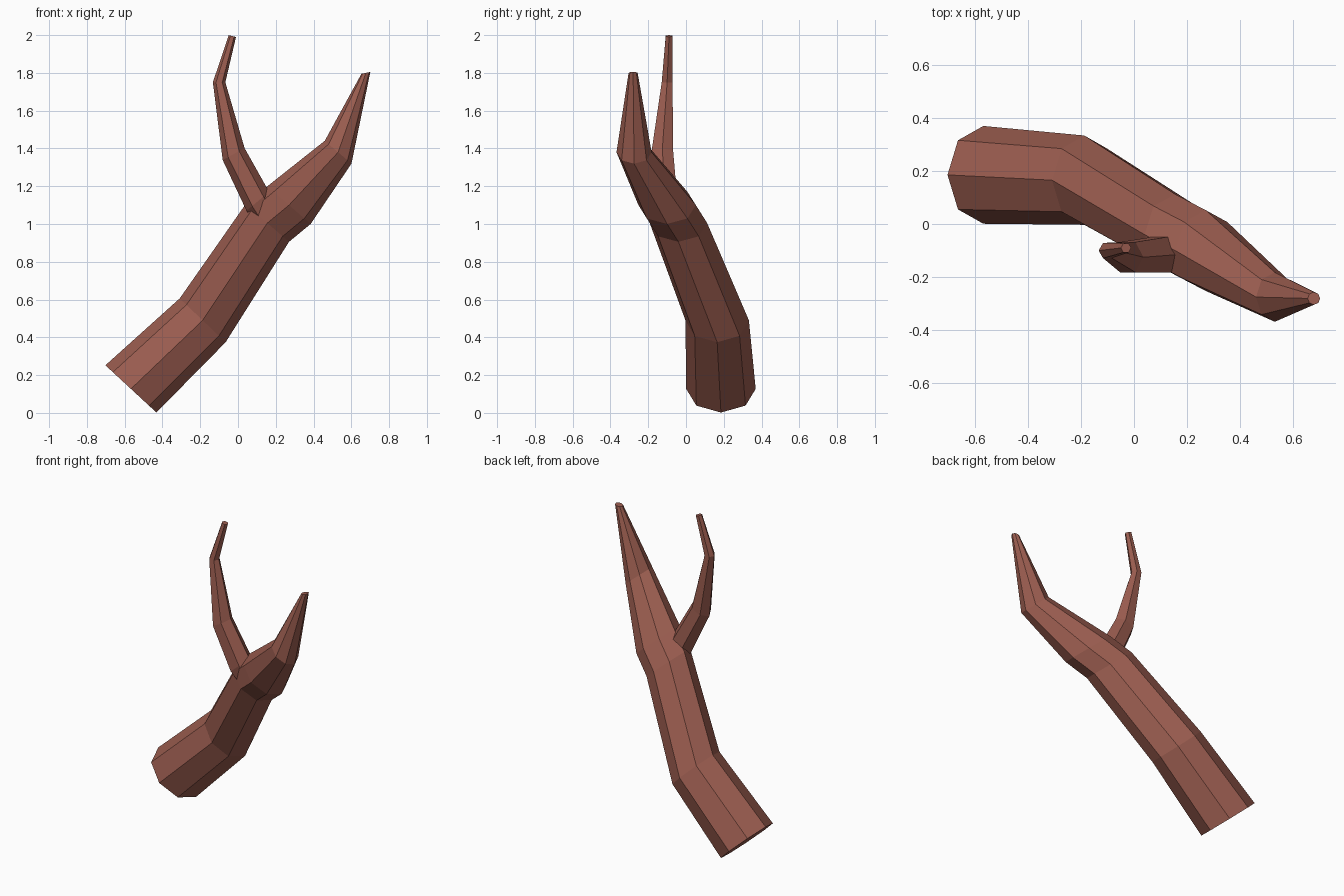
import bpy, bmesh
from math import cos, sin, pi, hypot

if "Cube" in bpy.data.objects:
    bpy.data.objects.remove(bpy.data.objects["Cube"])

bark = bpy.data.materials.new("bark")
bark.diffuse_color = (0.33, 0.11, 0.08, 1)
bark.use_nodes = True
bark.node_tree.nodes["Principled BSDF"].inputs["Base Color"].default_value = bark.diffuse_color


def limb(name, rings, sides, start):
    """Faceted tapering tube; each ring is (centre, radius, (x, z) cross direction)."""
    bm = bmesh.new()
    loops = []
    for (x, y, z), r, (dx, dz) in rings:
        n = hypot(dx, dz)
        loop = []
        for i in range(sides):
            a = start + 2 * pi * i / sides
            s = r * sin(a) / n
            loop.append(bm.verts.new((x + s * dx, y + r * cos(a), z + s * dz)))
        loops.append(loop)
    for a, b in zip(loops, loops[1:]):
        for i in range(sides):
            j = (i + 1) % sides
            bm.faces.new((a[i], a[j], b[j], b[i]))
    bm.faces.new(loops[0])
    bm.faces.new(loops[-1])
    bmesh.ops.recalc_face_normals(bm, faces=bm.faces)
    me = bpy.data.meshes.new(name)
    bm.to_mesh(me)
    bm.free()
    me.materials.append(bark)
    ob = bpy.data.objects.new(name, me)
    bpy.context.collection.objects.link(ob)
    return ob


# Main bough: octagonal, from cut base to narrow tip
limb("main_branch", [
    ((-0.567, 0.185, 0.127), 0.184, (0.27, -0.25)),
    ((-0.187, 0.165, 0.49), 0.168, (0.23, -0.22)),
    ((0.155, -0.04, 1.005), 0.152, (0.22, -0.19)),
    ((0.27, -0.10, 1.10), 0.152, (0.23, -0.20)),
    ((0.53, -0.275, 1.38), 0.093, (0.14, -0.12)),
    ((0.677, -0.28, 1.80), 0.024, (0.05, 0.01)),
], 8, 0)

# Thin side twig: six-sided, rooted inside the bough
limb("side_twig", [
    ((0.16, -0.09, 1.03), 0.075, (0.12, 0.09)),
    ((0.105, -0.115, 1.12), 0.078, (0.12, 0.10)),
    ((-0.023, -0.125, 1.37), 0.066, (0.11, 0.06)),
    ((-0.10, -0.10, 1.75), 0.033, (0.065, 0.0)),
    ((-0.03, -0.09, 1.995), 0.02, (0.04, -0.01)),
], 6, pi / 2)
